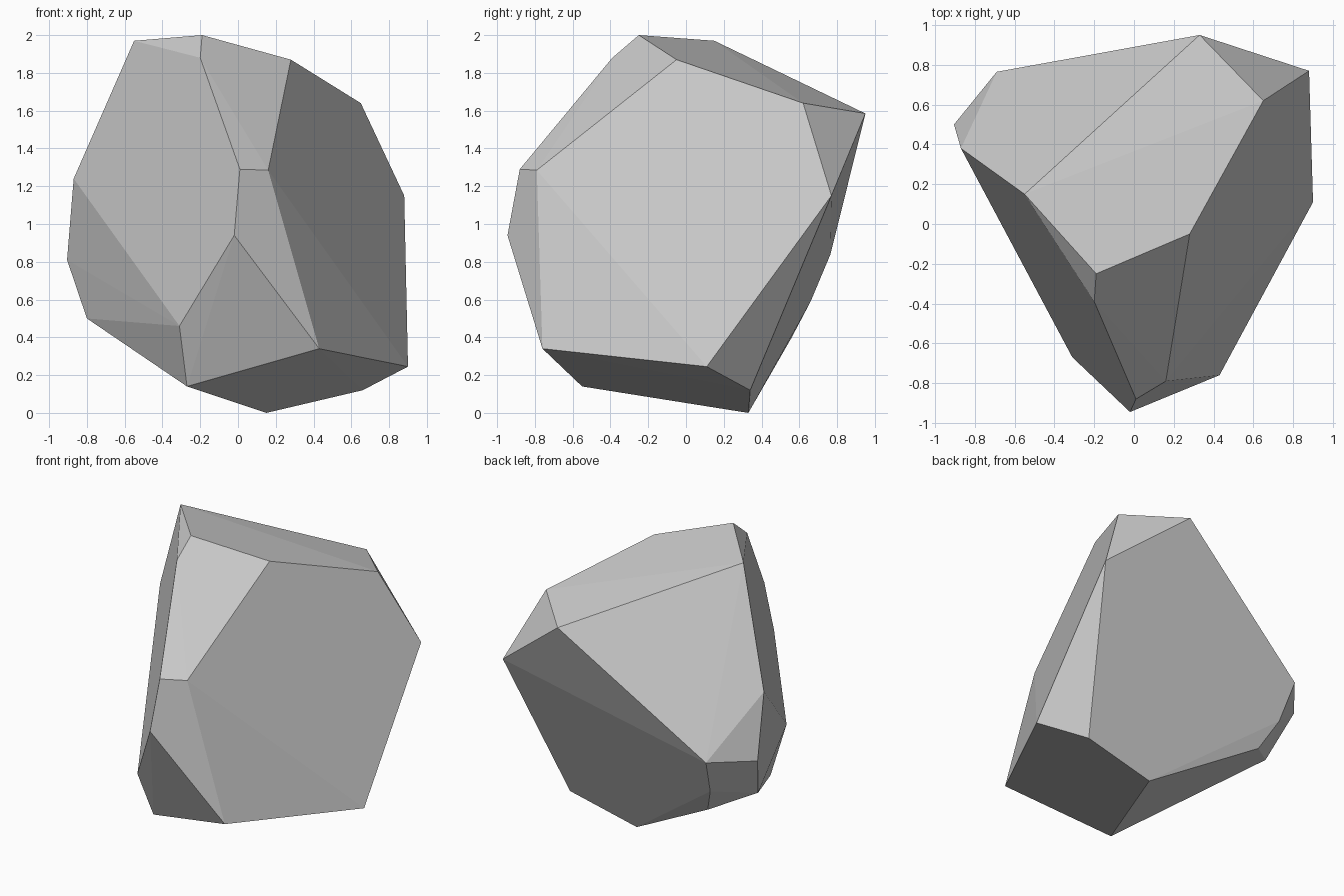
import bpy
import bmesh
import math
from mathutils import Vector

cube = bpy.data.objects.get("Cube")
if cube:
    bpy.data.objects.remove(cube, do_unlink=True)


def make_material(name, colour):
    material = bpy.data.materials.new(name)
    material.use_nodes = True
    material.diffuse_color = colour
    material.node_tree.nodes["Principled BSDF"].inputs["Base Color"].default_value = colour
    return material


def make_faceted_stone(name, corners, material):
    """Wrap the corner points in a convex skin and merge coplanar triangles."""
    bm = bmesh.new()
    for corner in corners:
        bm.verts.new(Vector(corner))
    bmesh.ops.convex_hull(bm, input=bm.verts[:])
    bmesh.ops.dissolve_limit(bm, angle_limit=math.radians(2),
                             verts=bm.verts[:], edges=bm.edges[:])
    bmesh.ops.recalc_face_normals(bm, faces=bm.faces[:])
    for face in bm.faces:
        face.smooth = False
    mesh = bpy.data.meshes.new(name)
    bm.to_mesh(mesh)
    bm.free()
    mesh.materials.append(material)
    stone = bpy.data.objects.new(name, mesh)
    bpy.context.collection.objects.link(stone)
    return stone


# Crown of the stone
crown = [(-0.55, 0.15, 1.97), (-0.19, -0.25, 2.0), (-0.20, -0.39, 1.88),
         (0.28, -0.05, 1.87), (0.65, 0.62, 1.64), (0.33, 0.95, 1.585)]

# Widest corners around the middle
girdle = [(0.88, 0.77, 1.15), (0.16, -0.79, 1.285), (0.01, -0.88, 1.29),
          (-0.02, -0.945, 0.94), (-0.87, 0.38, 1.24), (-0.905, 0.50, 0.81),
          (-0.69, 0.765, 0.84)]

# Tapered underside
base = [(0.90, 0.11, 0.245), (0.43, -0.76, 0.34), (-0.31, -0.67, 0.46),
        (-0.27, -0.55, 0.14), (-0.80, 0.345, 0.50), (-0.65, 0.66, 0.59),
        (-0.56, 0.56, 0.40), (0.66, 0.34, 0.12), (0.15, 0.33, 0.0)]

grey = make_material("stone grey", (0.6, 0.6, 0.6, 1.0))
make_faceted_stone("rock", crown + girdle + base, grey)
